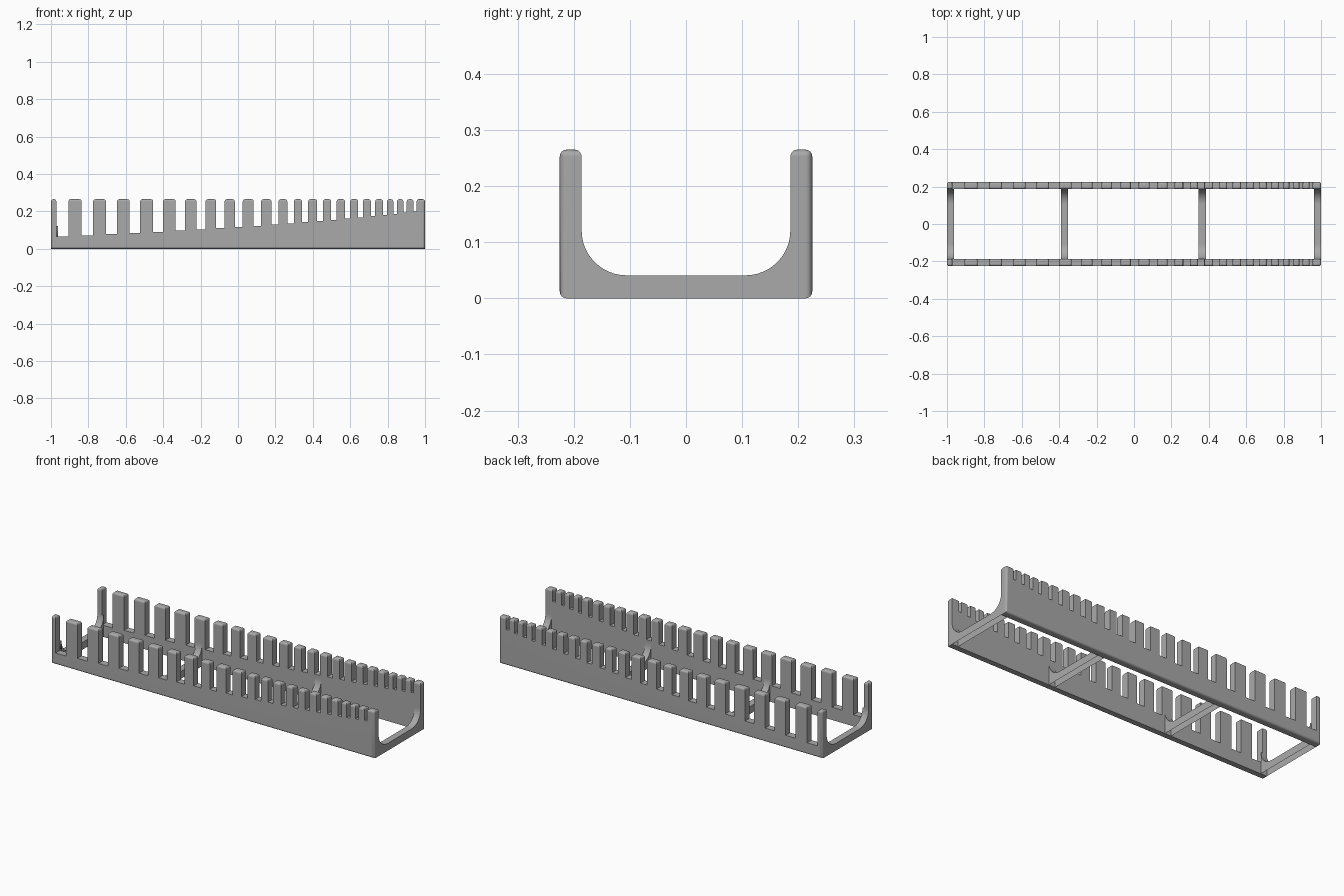
import bpy, bmesh, math
from mathutils import Vector

if "Cube" in bpy.data.objects:
    bpy.data.objects.remove(bpy.data.objects["Cube"])

HALF_X, HALF_Y, TOP = 1.0, 0.225, 0.265
WALL, FILLET, FLOOR, ROUND = 0.039, 0.08, 0.041, 0.012
INNER = HALF_Y - WALL

grey = bpy.data.materials.new("plain grey")
grey.diffuse_color = (0.4, 0.4, 0.4, 1)
grey.use_nodes = True
grey.node_tree.nodes["Principled BSDF"].inputs["Base Color"].default_value = grey.diffuse_color

# Slot centres along the rack; width shrinks and floor rises with index
SLOTS = [-0.939, -0.805, -0.676, -0.551, -0.427, -0.308, -0.198, -0.094,
         0.004, 0.104, 0.198, 0.281, 0.359, 0.439, 0.513, 0.586, 0.655,
         0.722, 0.786, 0.840, 0.893, 0.947]


def prism(points, depth):
    """Flat polygon extruded along a vector, as a bmesh."""
    bm = bmesh.new()
    face = bm.faces.new([bm.verts.new(p) for p in points])
    ext = bmesh.ops.extrude_face_region(bm, geom=[face])
    moved = [v for v in ext["geom"] if isinstance(v, bmesh.types.BMVert)]
    bmesh.ops.translate(bm, verts=moved, vec=Vector(depth))
    bmesh.ops.recalc_face_normals(bm, faces=bm.faces)
    return bm


def finish(bm, name):
    mesh = bpy.data.meshes.new(name)
    bm.to_mesh(mesh)
    bm.free()
    mesh.materials.append(grey)
    obj = bpy.data.objects.new(name, mesh)
    bpy.context.collection.objects.link(obj)
    bpy.ops.object.select_all(action='DESELECT')
    obj.select_set(True)
    bpy.context.view_layer.objects.active = obj
    bpy.ops.object.shade_smooth_by_angle(angle=math.radians(35))
    weighted = obj.modifiers.new("flat_sides", 'WEIGHTED_NORMAL')
    weighted.keep_sharp = True


# Comb outline in x and z
comb = [(-HALF_X, 0), (-HALF_X, TOP)]
last = len(SLOTS) - 1
for i, c in enumerate(SLOTS):
    t = i / last
    half = (0.064 - 0.064 * t + 0.016 * t * t + 0.0005) / 2
    floor = 0.065 + 0.135 * t
    comb += [(c - half, TOP), (c - half, floor), (c + half, floor), (c + half, TOP)]
comb += [(HALF_X, TOP), (HALF_X, 0)]

# Slotted side walls with rounded tooth tops and outer corners
for name, side in (("front_slotted_wall", -1), ("back_slotted_wall", 1)):
    bm = prism([(x, side * INNER, z) for x, z in comb], (0, side * WALL, 0))
    edges = []
    for e in bm.edges:
        a, b = (v.co for v in e.verts)
        on_top = min(a.z, b.z) > TOP - 1e-4
        outer_corner = all(abs(p.x) > HALF_X - 1e-4 and abs(p.y) > HALF_Y - 1e-4
                           for p in (a, b))
        if on_top or outer_corner:
            edges.append(e)
    bmesh.ops.bevel(bm, geom=edges, offset=ROUND, offset_type='OFFSET',
                    segments=4, profile=0.5, affect='EDGES', clamp_overlap=True)
    finish(bm, name)

# Cross ribs with curved ends that run up into the walls
arc = []
for k in range(13):
    a = math.pi / 2 * k / 12
    arc.append((INNER - FILLET + FILLET * math.cos(a),
                FLOOR + FILLET - FILLET * math.sin(a)))
rib = [(INNER, 0)] + arc + [(-y, z) for y, z in reversed(arc)] + [(-INNER, 0)]
RIB = 0.038
for name, x in (("left_end_rib", -HALF_X), ("left_middle_rib", -0.391),
                ("right_middle_rib", 0.346), ("right_end_rib", HALF_X - RIB)):
    bm = prism([(x, y, z) for y, z in rib], (RIB, 0, 0))
    # open the ends where the rib meets the walls
    ends = [f for f in bm.faces
            if all(abs(abs(v.co.y) - INNER) < 1e-5 for v in f.verts)]
    bmesh.ops.delete(bm, geom=ends, context='FACES_ONLY')
    finish(bm, name)
